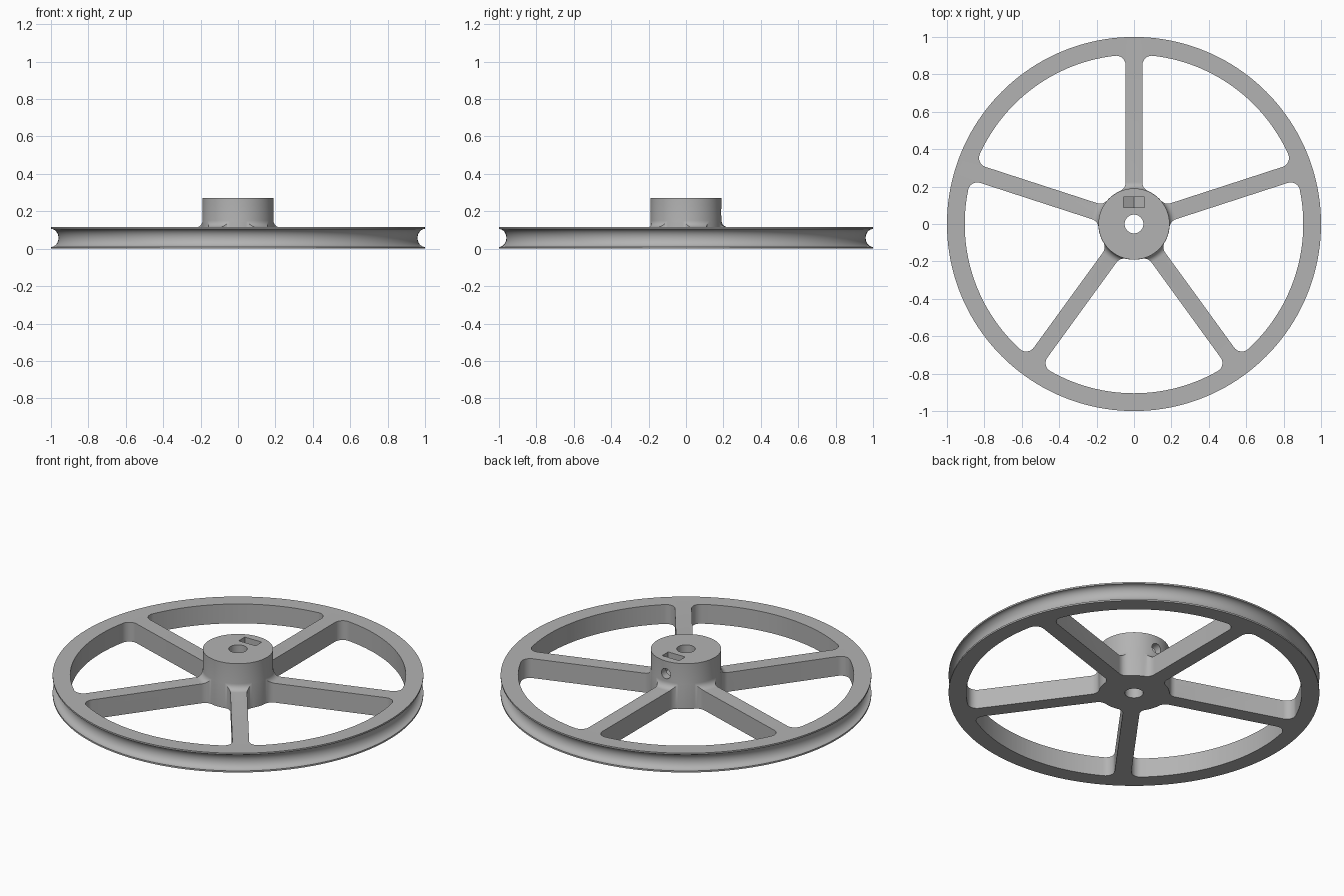
import bpy, bmesh
from math import sin, cos, asin, pi, radians
from mathutils import Matrix, Vector

if "Cube" in bpy.data.objects:
    bpy.data.objects.remove(bpy.data.objects["Cube"], do_unlink=True)

RIM_H, HUB_H = 0.115, 0.27
HUB_R, BORE_R, RIM_IN = 0.19, 0.05, 0.905
SPOKES, SPOKE_HALF, FILLET, FLARE = 5, 0.045, 0.05, 0.035
SEGMENTS = 160


def arc(cx, cy, rx, ry, a0, a1, n):
    steps = [a0 + (a1 - a0) * i / n for i in range(n + 1)]
    return [(cx + rx * cos(a), cy + ry * sin(a)) for a in steps]


def to_object(bm, name):
    bmesh.ops.remove_doubles(bm, verts=bm.verts, dist=1e-5)
    bmesh.ops.recalc_face_normals(bm, faces=bm.faces)
    mesh = bpy.data.meshes.new(name)
    bm.to_mesh(mesh)
    bm.free()
    obj = bpy.data.objects.new(name, mesh)
    bpy.context.collection.objects.link(obj)
    return obj


def prism(bm, points, depth):
    """Extrude a closed outline of 3D points along depth."""
    face = bm.faces.new([bm.verts.new(p) for p in points])
    out = bmesh.ops.extrude_face_region(bm, geom=[face], use_keep_orig=True)
    moved = [g for g in out["geom"] if isinstance(g, bmesh.types.BMVert)]
    bmesh.ops.translate(bm, verts=moved, vec=depth)


def cut(target, cutter):
    cutter.hide_render = True
    mod = target.modifiers.new("cut", "BOOLEAN")
    mod.operation, mod.solver, mod.object = "DIFFERENCE", "EXACT", cutter
    bpy.context.view_layer.objects.active = target
    bpy.ops.object.modifier_apply(modifier=mod.name)
    bpy.data.objects.remove(cutter, do_unlink=True)


# Turned body: bore, grooved rim, web, flared hub
profile = [(BORE_R, 0), (1, 0)]
profile += arc(1, RIM_H / 2, 0.04, 0.048, -pi / 2, -3 * pi / 2, 16)
profile += [(1, RIM_H)]
profile += arc(HUB_R + FLARE, RIM_H + FLARE, FLARE, FLARE, -pi / 2, -pi, 6)
profile += [(HUB_R, HUB_H), (BORE_R, HUB_H)]
bm = bmesh.new()
ring = [bm.verts.new((r, 0, z)) for r, z in profile]
edges = [bm.edges.new((ring[i - 1], ring[i])) for i in range(len(ring))]
bmesh.ops.spin(bm, geom=ring + edges, cent=(0, 0, 0), axis=(0, 0, 1),
               angle=2 * pi, steps=SEGMENTS, use_merge=True)
wheel = to_object(bm, "pulley_wheel")

# Window outline between two spokes, with filleted corners
inner = HUB_R + 0.001
half_turn = pi / SPOKES
offset = SPOKE_HALF + FILLET
d_in, d_out = inner + FILLET, RIM_IN - FILLET
a_in, a_out = asin(offset / d_in), asin(offset / d_out)
half = arc(0, 0, inner, inner, half_turn, a_in, 5)[:-1]
half += arc(d_in * cos(a_in), offset, FILLET, FILLET, a_in + pi, 3 * pi / 2, 8)
half += arc(d_out * cos(a_out), offset, FILLET, FILLET, -pi / 2, a_out, 10)
half += arc(0, 0, RIM_IN, RIM_IN, a_out, half_turn, 14)[1:]
flip = Matrix.Rotation(2 * half_turn, 2) @ Matrix(((1, 0), (0, -1)))
mirrored = [tuple(flip @ Vector(p)) for p in reversed(half[1:-1])]
outline = half + mirrored

bm = bmesh.new()
for i in range(SPOKES):
    turn = Matrix.Rotation(pi / 2 + 2 * half_turn * i, 3, "Z")
    prism(bm, [turn @ Vector((x, y, -0.1)) for x, y in outline], (0, 0, 0.28))
cut(wheel, to_object(bm, "window_cutter"))

# Nut slot with a pointed floor, open at the hub top
bm = bmesh.new()
slot = [(-0.056, 0.3), (-0.056, 0.163), (0, 0.131), (0.056, 0.163), (0.056, 0.3)]
prism(bm, [(x, 0.087, z) for x, z in slot], (0, 0.057, 0))
cut(wheel, to_object(bm, "nut_slot_cutter"))

# Set screw hole from the back of the hub into the bore
bm = bmesh.new()
hole = arc(0, 0.195, 0.03, 0.03, 0, 2 * pi, 32)[:-1]
prism(bm, [(x, 0.01, z) for x, z in hole], (0, 0.3, 0))
cut(wheel, to_object(bm, "screw_hole_cutter"))

# Plain grey finish
grey = bpy.data.materials.new("plain_grey")
grey.use_nodes = True
colour = (0.45, 0.45, 0.45, 1)
grey.diffuse_color = colour
grey.node_tree.nodes["Principled BSDF"].inputs["Base Color"].default_value = colour
wheel.data.materials.clear()
wheel.data.materials.append(grey)
for poly in wheel.data.polygons:
    poly.material_index = 0

bpy.ops.object.select_all(action="DESELECT")
wheel.select_set(True)
bpy.context.view_layer.objects.active = wheel
bpy.ops.object.shade_smooth_by_angle(angle=radians(30))
